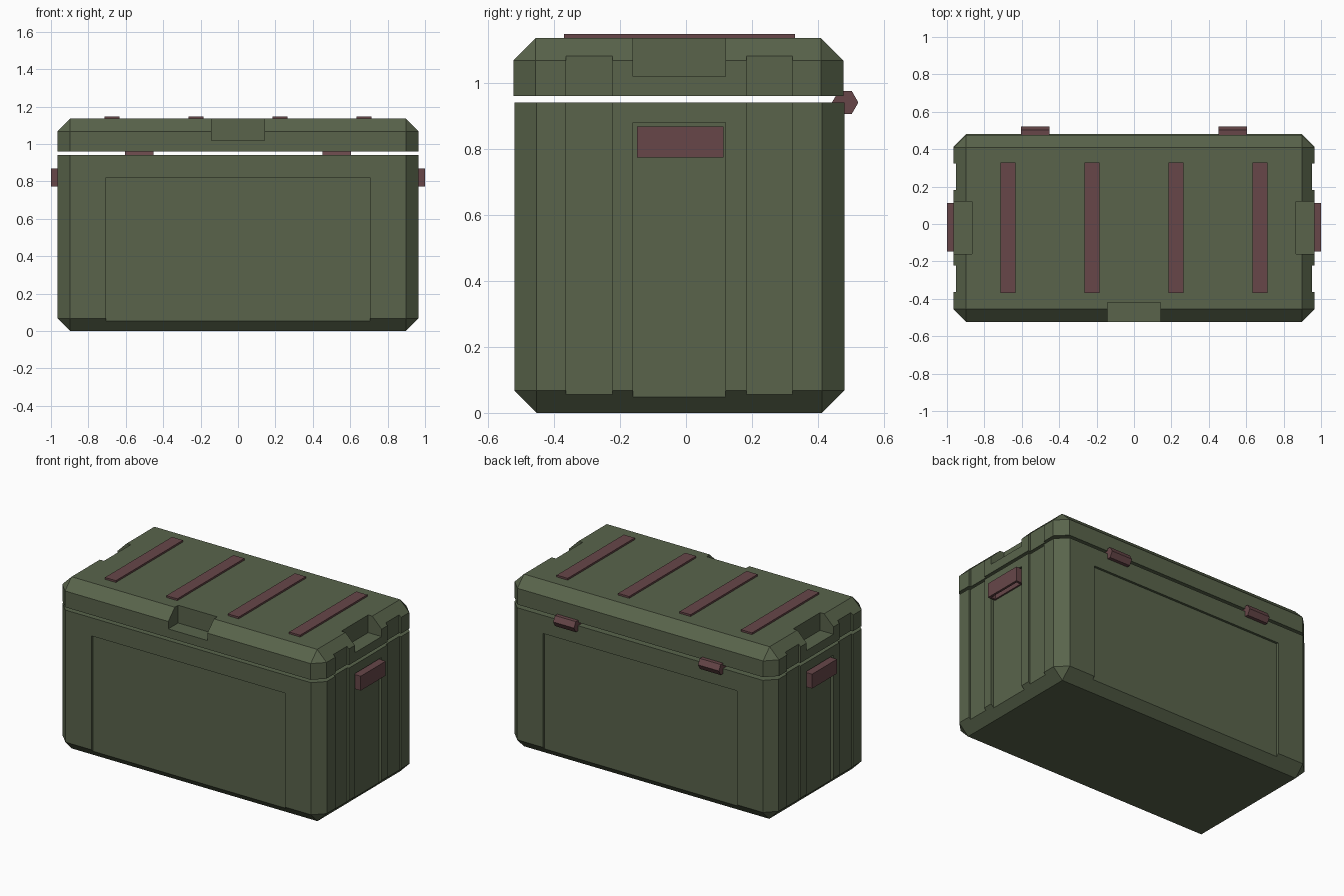
import bpy, bmesh, math
from mathutils import Matrix, Vector

old = bpy.data.objects.get("Cube")
if old:
    bpy.data.objects.remove(old, do_unlink=True)


def material(name, rgb):
    m = bpy.data.materials.new(name)
    m.use_nodes = True
    m.diffuse_color = (*rgb, 1)
    bsdf = next(n for n in m.node_tree.nodes if n.type == 'BSDF_PRINCIPLED')
    bsdf.inputs["Base Color"].default_value = (*rgb, 1)
    return m


GREEN = material("olive green", (0.1, 0.127, 0.071))
RED = material("dull maroon", (0.135, 0.062, 0.066))


def add_box(bm, lo, hi):
    lo, hi = Vector(lo), Vector(hi)
    mat = Matrix.Translation((lo + hi) / 2) @ Matrix.Diagonal((*(hi - lo), 1))
    return bmesh.ops.create_cube(bm, size=1, matrix=mat)["verts"]


def finish(bm, name, mat):
    mesh = bpy.data.meshes.new(name)
    bm.to_mesh(mesh)
    bm.free()
    mesh.materials.append(mat)
    ob = bpy.data.objects.new(name, mesh)
    bpy.context.collection.objects.link(ob)
    return ob


def box(name, lo, hi, mat):
    bm = bmesh.new()
    add_box(bm, lo, hi)
    return finish(bm, name, mat)


def shell(name, lo, hi, chamfer, open_z):
    """Box chamfered on every edge except those at the height open_z."""
    bm = bmesh.new()
    add_box(bm, lo, hi)
    edges = [e for e in bm.edges
             if not all(abs(v.co.z - open_z) < 1e-4 for v in e.verts)]
    bmesh.ops.bevel(bm, geom=edges, offset=chamfer, segments=1,
                    affect='EDGES', profile=0.5)
    return finish(bm, name, GREEN)


def carve(ob, boxes):
    """Subtract separate boxes and bake the result."""
    bm = bmesh.new()
    for lo, hi in boxes:
        add_box(bm, lo, hi)
    cutter = finish(bm, "cutter", ob.data.materials[0])
    cutter.hide_render = True
    mod = ob.modifiers.new("carve", 'BOOLEAN')
    mod.operation, mod.solver, mod.object = 'DIFFERENCE', 'EXACT', cutter
    bpy.context.view_layer.update()
    baked = bpy.data.meshes.new_from_object(
        ob.evaluated_get(bpy.context.evaluated_depsgraph_get()))
    ob.modifiers.clear()
    ob.data = baked
    bpy.data.objects.remove(cutter, do_unlink=True)


def on_side(s, x0, x1, y0, y1, z0, z1):
    """Box corners at distance x0..x1 on side s of the model."""
    xs = sorted((s * x0, s * x1))
    return (xs[0], y0, z0), (xs[1], y1, z1)


W = 0.965
BODY_TOP, LID_BOTTOM, LID_TOP = 0.94, 0.96, 1.135
GROOVES = ((-0.363, -0.222), (0.183, 0.323))
GRIP = (-0.16, 0.12)

# Body with side grooves and recessed front and back panels
body = shell("body", (-W, -0.52, 0), (W, 0.48, BODY_TOP), 0.068, BODY_TOP)
cuts = [((-0.707, -0.7, -0.1), (0.707, -0.505, 0.82)),
        ((-0.707, 0.465, -0.1), (0.707, 0.7, 0.82))]
for s in (-1, 1):
    cuts += [on_side(s, W - 0.012, 1.1, a, b, -0.1, 1.1) for a, b in GROOVES]
    cuts.append(on_side(s, W - 0.02, 1.1, *GRIP, -0.1, 0.88))
carve(body, cuts)

# Lid with side grooves and finger notches
lid = shell("lid", (-W, -0.523, LID_BOTTOM), (W, 0.477, LID_TOP), 0.068, LID_BOTTOM)
cuts = [((-0.143, -0.7, 1.018), (0.143, -0.42, 1.3))]
for s in (-1, 1):
    cuts += [on_side(s, W - 0.014, 1.1, a, b, 0.8, 1.3) for a, b in GROOVES]
    cuts.append(on_side(s, 0.867, 1.1, *GRIP, 1.018, 1.3))
carve(lid, cuts)

# Raised strips on the lid
for i in range(4):
    x = -0.673 + i * 0.4487
    box(f"lid_strip_{i + 1}", (x - 0.04, -0.37, LID_TOP - 0.005),
        (x + 0.04, 0.33, LID_TOP + 0.012), RED)

for s, side in ((1, "left"), (-1, "right")):
    # Carry handles, hollow underneath
    handle = box(f"{side}_handle", *on_side(s, 0.945, 1.0, -0.148, 0.113, 0.773, 0.868), RED)
    carve(handle, [on_side(s, 0.955, 0.985, -0.133, 0.098, 0.7, 0.845)])

    # Six-sided hinge barrels
    bm = bmesh.new()
    place = Matrix.Translation((s * 0.529, 0.482, 0.94)) @ Matrix.Rotation(math.pi / 2, 4, 'Y')
    bmesh.ops.create_cone(bm, cap_ends=True, segments=6, radius1=0.04, radius2=0.04,
                          depth=0.152, matrix=place)
    finish(bm, f"{side}_hinge", RED)
